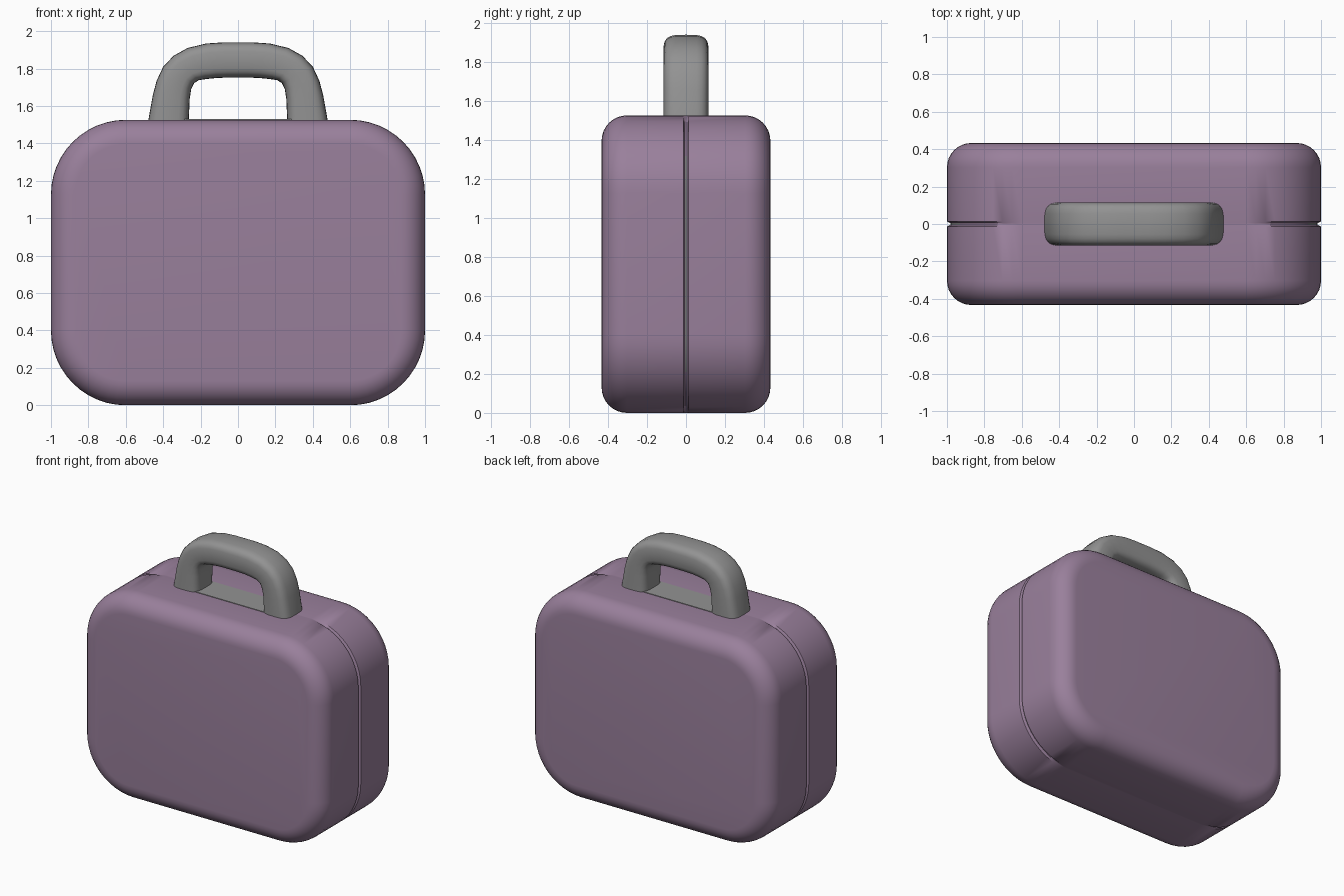
import bpy, bmesh, math

if "Cube" in bpy.data.objects:
    bpy.data.objects.remove(bpy.data.objects["Cube"])


def material(name, rgb):
    m = bpy.data.materials.new(name)
    m.diffuse_color = (*rgb, 1)
    m.use_nodes = True
    m.node_tree.nodes["Principled BSDF"].inputs["Base Color"].default_value = m.diffuse_color
    return m


purple = material("dusty purple", (0.32, 0.215, 0.33))
grey = material("mid grey", (0.29, 0.29, 0.29))


def loft(name, rings, mats, rule=None):
    """Skin closed rings of points, cap both ends, shade smooth."""
    bm = bmesh.new()
    rows = [[bm.verts.new(p) for p in ring] for ring in rings]
    n = len(rows[0])
    for j, (a, b) in enumerate(zip(rows, rows[1:])):
        for i in range(n):
            k = (i + 1) % n
            f = bm.faces.new((a[i], a[k], b[k], b[i]))
            if rule:
                f.material_index = rule(j, f.calc_center_median())
    bm.faces.new(rows[0][::-1])
    bm.faces.new(rows[-1])
    bmesh.ops.recalc_face_normals(bm, faces=bm.faces)
    me = bpy.data.meshes.new(name)
    bm.to_mesh(me)
    bm.free()
    ob = bpy.data.objects.new(name, me)
    bpy.context.collection.objects.link(ob)
    for m in mats:
        me.materials.append(m)
    bpy.ops.object.select_all(action='DESELECT')
    ob.select_set(True)
    bpy.context.view_layer.objects.active = ob
    bpy.ops.object.shade_smooth_by_angle(angle=math.radians(40))
    return ob


# Case body: rounded rectangle lofted front to back, with a seam groove
W, H, D, R, E = 1.0, 1.526, 0.433, 0.40, 0.13
SEG = 12


def outline(y, inset, groove=False):
    pts = []
    corners = [(1, 1, 0), (-1, 1, 90), (-1, -1, 180), (1, -1, 270)]
    for sx, sz, start in corners:
        cx, cz = sx * (W - R), H / 2 + sz * (H / 2 - R)
        for s in range(SEG + 1):
            a = math.radians(start + 90 * s / SEG)
            d = inset
            if groove:  # the seam fades out along the top and bottom
                x = abs(cx + R * math.cos(a))
                d *= min(1, max(0, (x - W + R) / 0.2))
            pts.append((cx + (R - d) * math.cos(a), y, cz + (R - d) * math.sin(a)))
    return pts


edge = []
for s in range(9):
    a = math.radians(90 * s / 8)
    edge.append((D - E + E * math.cos(a), E - E * math.sin(a)))
rings = [outline(-y, d) for y, d in edge]
rings += [outline(y, d, True) for y, d in
          [(-0.014, 0), (-0.005, 0.018), (0.005, 0.018), (0.014, 0)]]
rings += [outline(y, d) for y, d in reversed(edge)]
floor_row = len(edge) + 1
loft("case_body", rings, [purple, grey],
     lambda j, c: 1 if j == floor_row and abs(c.x) > 0.93 else 0)

# Carrying handle: section swept between outer and inner arch profiles
half = [((0.485, 1.49), (0.262, 1.49)), ((0.475, 1.55), (0.262, 1.55)),
        ((0.455, 1.66), (0.258, 1.64)), ((0.435, 1.735), (0.25, 1.69)),
        ((0.40, 1.81), (0.235, 1.722)), ((0.345, 1.868), (0.21, 1.738)),
        ((0.27, 1.91), (0.17, 1.744)), ((0.17, 1.934), (0.11, 1.75)),
        ((0.08, 1.94), (0.05, 1.752))]
path = half + [((-o[0], o[1]), (-i[0], i[1])) for o, i in reversed(half)]


def section(o, i, n=24, power=0.55, hw=0.116):
    pts = []
    for s in range(n):
        a = 2 * math.pi * s / n
        c, t = math.cos(a), math.sin(a)
        u = math.copysign(abs(c) ** power, c) / 2
        v = math.copysign(abs(t) ** power, t) * hw
        pts.append(((o[0] + i[0]) / 2 + u * (o[0] - i[0]), v,
                    (o[1] + i[1]) / 2 + u * (o[1] - i[1])))
    return pts


loft("handle", [section(o, i) for o, i in path], [grey])

# Grey plate on the case between the handle legs
plate = [[(x, -0.1, z), (x, 0.1, z), (x, 0.1, z + 0.008), (x, -0.1, z + 0.008)]
         for x, z in [(-0.3, H - 0.004), (0.3, H - 0.004)]]
loft("handle_plate", plate, [grey])
